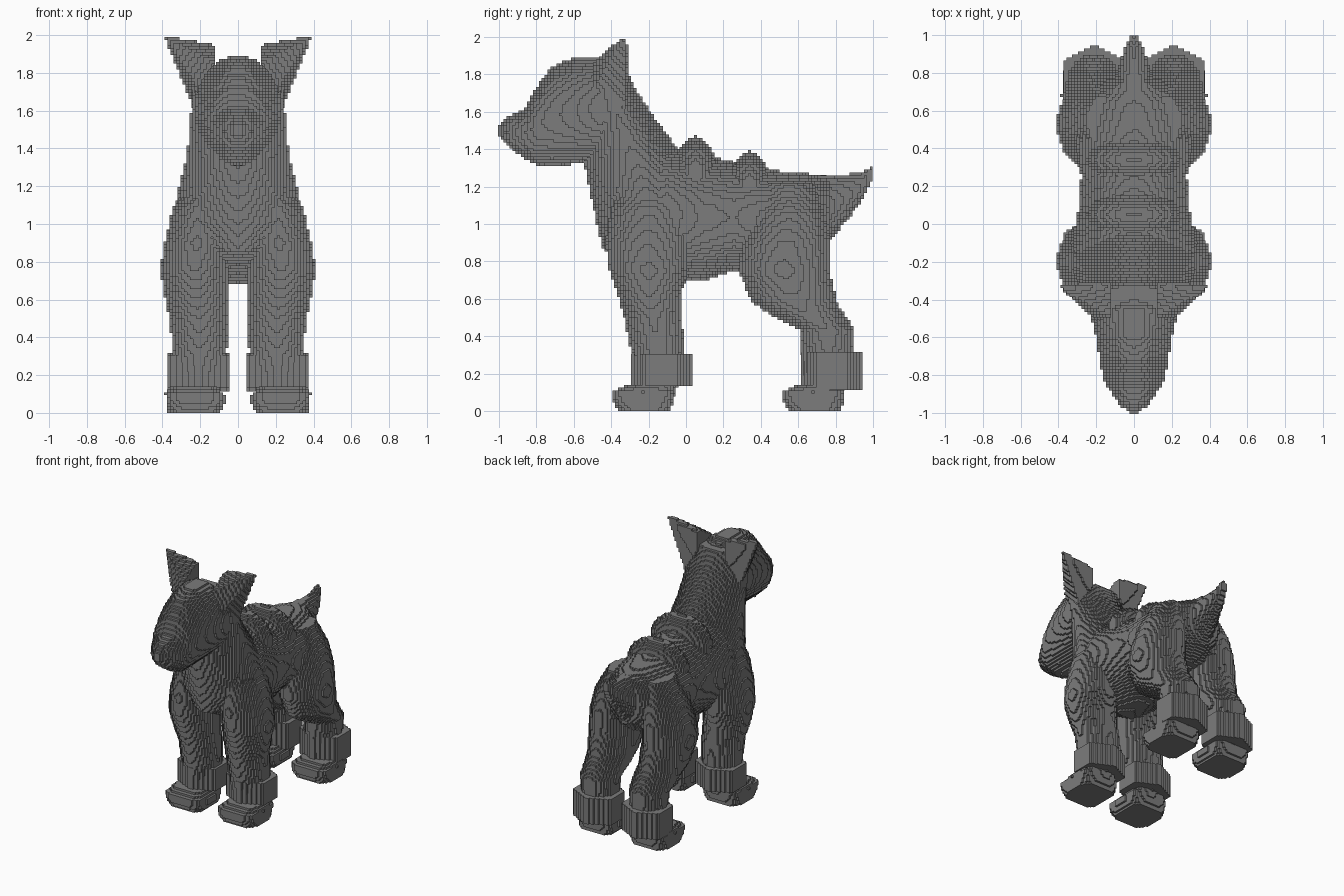
import bpy, bmesh, math

CELL = 1 / 64      # edge of one little block
SIDES = 32         # points round each cross-section

if "Cube" in bpy.data.objects:
    bpy.data.objects.remove(bpy.data.objects["Cube"])

grey = bpy.data.materials.new("dark_grey")
grey.use_nodes = True
grey.diffuse_color = (0.2, 0.2, 0.2, 1)
grey.node_tree.nodes["Principled BSDF"].inputs["Base Color"].default_value = (0.2, 0.2, 0.2, 1)


def finish(name, bm):
    """Turn a closed mesh into an object made of small stepped blocks."""
    bmesh.ops.recalc_face_normals(bm, faces=bm.faces[:])
    size = max(max(v.co[i] for v in bm.verts) - min(v.co[i] for v in bm.verts) for i in range(3))
    mesh = bpy.data.meshes.new(name)
    bm.to_mesh(mesh)
    bm.free()
    mesh.materials.append(grey)
    obj = bpy.data.objects.new(name, mesh)
    bpy.context.collection.objects.link(obj)
    blocks = obj.modifiers.new("blocks", "REMESH")
    blocks.mode = "BLOCKS"
    blocks.octree_depth = math.ceil(math.log2(size / CELL / 0.95))
    blocks.scale = size / CELL / 2 ** blocks.octree_depth
    blocks.use_smooth_shade = False


def loft(name, stations, axis, power=2.0, side=1):
    """Skin rounded sections; each station is (position, x range, other range)."""
    bm = bmesh.new()
    rings = []
    for t, (x0, x1), (w0, w1) in stations:
        ring = []
        for i in range(SIDES):
            a = 2 * math.pi * i / SIDES
            c, s = math.cos(a), math.sin(a)
            u = math.copysign(abs(c) ** (2 / power), c)
            v = math.copysign(abs(s) ** (2 / power), s)
            x = side * ((x0 + x1) / 2 + u * (x1 - x0) / 2)
            w = (w0 + w1) / 2 + v * (w1 - w0) / 2
            ring.append(bm.verts.new((x, t, w) if axis == "y" else (x, w, t)))
        rings.append(ring)
    for low, high in zip(rings, rings[1:]):
        for i in range(SIDES):
            j = (i + 1) % SIDES
            bm.faces.new((low[i], low[j], high[j], high[i]))
    bm.faces.new(rings[0])
    bm.faces.new(rings[-1])
    finish(name, bm)


def body_loft(name, rows, axis, power=2.0):
    """Loft symmetric about x = 0 from rows of (position, half width, low, high)."""
    loft(name, [(t, (-h, h), (lo, hi)) for t, h, lo, hi in rows], axis, power)


def hull(name, points):
    """Closed convex part round a few corner points."""
    bm = bmesh.new()
    for p in points:
        bm.verts.new(p)
    bmesh.ops.convex_hull(bm, input=bm.verts[:])
    loose = [v for v in bm.verts if not v.link_faces]
    bmesh.ops.delete(bm, geom=loose, context="VERTS")
    finish(name, bm)


# Trunk, keeled chest and neck, head and tail
body_loft("torso", [
    (-.4, .18, .88, 1.3), (-.3, .28, .8, 1.4), (-.1, .33, .68, 1.42), (.1, .29, .7, 1.37),
    (.26, .28, .75, 1.33), (.45, .31, .74, 1.29), (.65, .26, .8, 1.27), (.76, .14, .9, 1.25)],
    "y", 2)
body_loft("chest_and_neck", [
    (.86, .2, -.44, .05), (1.0, .33, -.475, .1), (1.15, .325, -.51, .1), (1.3, .285, -.54, .04),
    (1.45, .26, -.55, -.08), (1.6, .25, -.55, -.19), (1.72, .245, -.55, -.27),
    (1.83, .22, -.52, -.32)], "z", 1.65)
body_loft("head", [
    (-.34, .2, 1.45, 1.8), (-.45, .235, 1.35, 1.89), (-.6, .2, 1.32, 1.89),
    (-.72, .18, 1.31, 1.84), (-.81, .165, 1.32, 1.72), (-.86, .14, 1.35, 1.62),
    (-.94, .09, 1.4, 1.58), (-1, .03, 1.47, 1.53)], "y", 2)
body_loft("tail", [
    (.45, .25, .85, 1.28), (.62, .18, .85, 1.26), (.75, .11, .88, 1.265), (.85, .075, 1.01, 1.265),
    (.94, .045, 1.12, 1.275), (1, .02, 1.24, 1.31)], "y", 1.8)

# Two rounded humps across the back
for name, y, z in (("front_hump", .05, 1.28), ("rear_hump", .34, 1.2)):
    bm = bmesh.new()
    bmesh.ops.create_uvsphere(bm, u_segments=24, v_segments=16, radius=1)
    bmesh.ops.scale(bm, vec=(.25, .11, .19), verts=bm.verts[:])
    bmesh.ops.translate(bm, vec=(0, y, z), verts=bm.verts[:])
    finish(name, bm)

FRONT_LEG = [
    (1.28, (.1, .25), (-.32, -.08)), (1.08, (.06, .35), (-.4, 0)), (.9, (.05, .385), (-.43, .02)),
    (.75, (.05, .41), (-.41, .01)), (.6, (.05, .385), (-.36, -.03)), (.5, (.05, .36), (-.33, -.02)),
    (.3, (.06, .35), (-.29, -.01)), (.08, (.1, .32), (-.27, -.06))]
REAR_LEG = [
    (1.22, (.08, .25), (.42, .68)), (1.05, (.06, .35), (.36, .74)), (.9, (.05, .39), (.3, .77)),
    (.75, (.05, .41), (.28, .765)), (.58, (.06, .38), (.35, .81)), (.5, (.06, .365), (.48, .86)),
    (.43, (.07, .355), (.61, .9)), (.3, (.08, .34), (.62, .9)), (.08, (.1, .32), (.64, .83))]

EAR = [(.13, -.5, 1.86), (.2, -.51, 1.7), (.24, -.33, 1.62), (.12, -.31, 1.8),
       (.12, -.34, 1.95), (.3, -.34, 1.95), (.39, -.34, 2), (.39, -.32, 1.98), (.12, -.31, 1.94)]

for word, side in (("left", 1), ("right", -1)):
    # Pointed ear with a flat back
    hull(word + "_ear", [(side * x, y, z) for x, y, z in EAR])

    # Legs, each with a six-sided cuff and a blocky paw
    for end, leg, cuff_y, cuff_z, toe in (("front", FRONT_LEG, -.13, (.14, .3), -.4),
                                          ("rear", REAR_LEG, .78, (.12, .31), .51)):
        label = f"{word}_{end}_"
        loft(label + "leg", leg, "z", 1.85, side)

        hull(label + "cuff", [
            (side * .21 + .185 * math.sin(k * math.pi / 3),
             cuff_y + .17 * math.cos(k * math.pi / 3), z)
            for k in range(6) for z in cuff_z])

        loft(label + "paw", [
            (0, (.09, .37), (toe + .04, toe + .32)), (.05, (.07, .38), (toe + .01, toe + .33)),
            (.1, (.07, .385), (toe, toe + .34)), (.14, (.11, .35), (toe + .08, toe + .34))],
            "z", 4, side)
